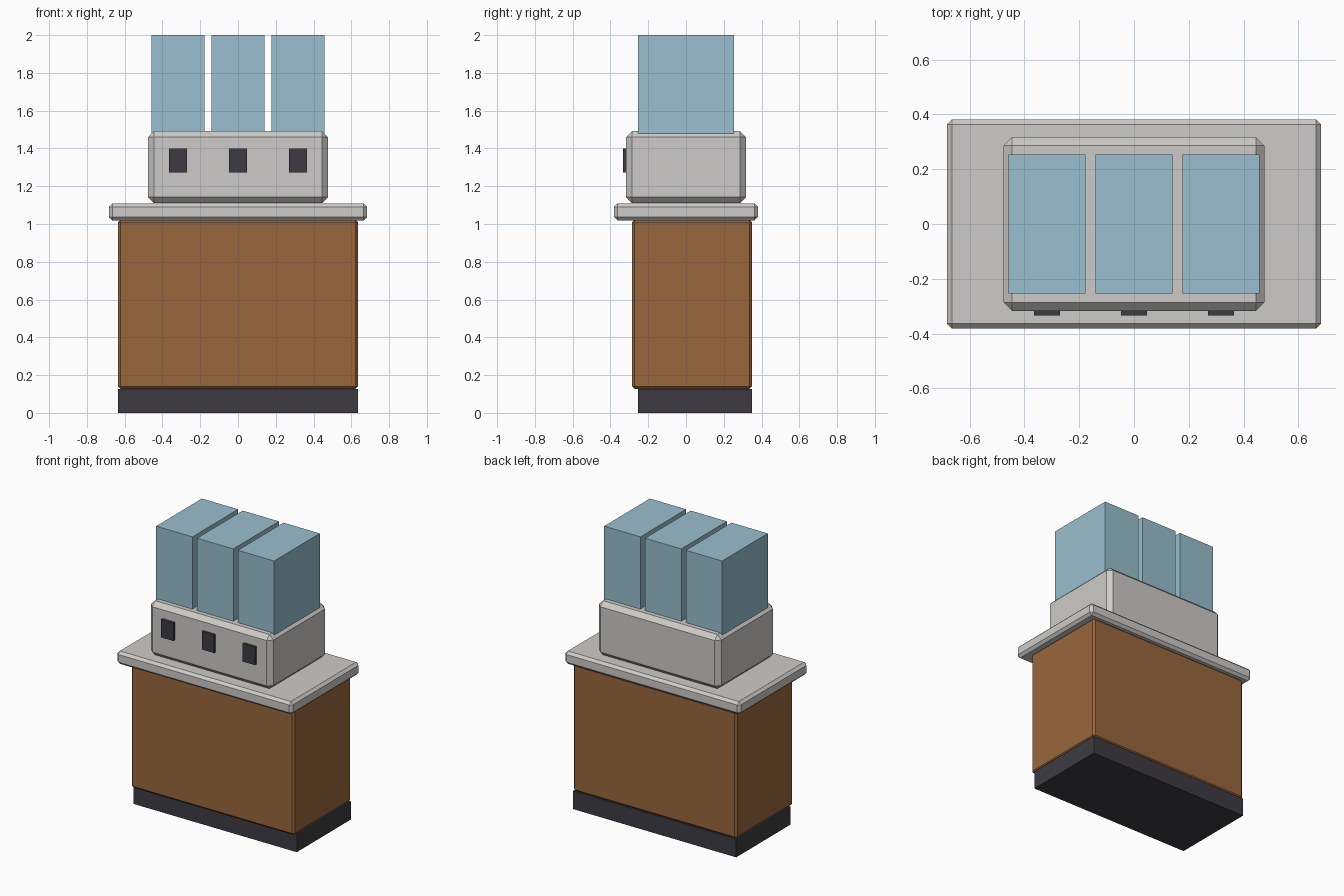
import bpy

default_cube = bpy.data.objects.get("Cube")
if default_cube:
    bpy.data.objects.remove(default_cube, do_unlink=True)


def make_material(name, rgb):
    mat = bpy.data.materials.new(name)
    mat.use_nodes = True
    color = (*rgb, 1.0)
    mat.diffuse_color = color
    mat.node_tree.nodes["Principled BSDF"].inputs["Base Color"].default_value = color
    return mat


wood = make_material("brown wood", (0.32, 0.137, 0.046))
metal = make_material("light grey metal", (0.61, 0.6, 0.58))
dark = make_material("charcoal plastic", (0.047, 0.044, 0.054))
tank_blue = make_material("pale blue tank", (0.32, 0.52, 0.62))


def box(name, x, y, z, mat, chamfer=0.0):
    """Box spanning the (min, max) pairs x, y, z, with optional flat chamfers."""
    spans = (x, y, z)
    bpy.ops.mesh.primitive_cube_add(size=1, location=[(a + b) / 2 for a, b in spans])
    obj = bpy.context.object
    obj.name = name
    obj.scale = [b - a for a, b in spans]
    bpy.ops.object.transform_apply(location=False, rotation=False, scale=True)
    obj.data.materials.append(mat)
    if chamfer:
        bevel = obj.modifiers.new("chamfer", "BEVEL")
        bevel.width = chamfer
        bevel.segments = 1
        bevel.limit_method = "NONE"
    return obj


# Counter: recessed plinth, wooden cabinet and overhanging worktop
box("plinth", (-0.635, 0.635), (-0.254, 0.349), (0, 0.127), dark)
box("cabinet", (-0.635, 0.635), (-0.286, 0.349), (0.127, 1.022), wood, 0.013)
box("worktop", (-0.683, 0.683), (-0.381, 0.381), (1.019, 1.109), metal, 0.018)

# Dispenser body standing on the worktop
box("dispenser_body", (-0.476, 0.476), (-0.317, 0.317), (1.111, 1.492), metal, 0.031)

# Three tanks, each with a tap plate below it
for side, cx in (("right", -0.3175), ("middle", 0.0), ("left", 0.3175)):
    box(side + "_tank", (cx - 0.141, cx + 0.141), (-0.254, 0.254), (1.476, 2.0), tank_blue)
    box(side + "_tap", (cx - 0.048, cx + 0.048), (-0.333, -0.3), (1.273, 1.4), dark)
